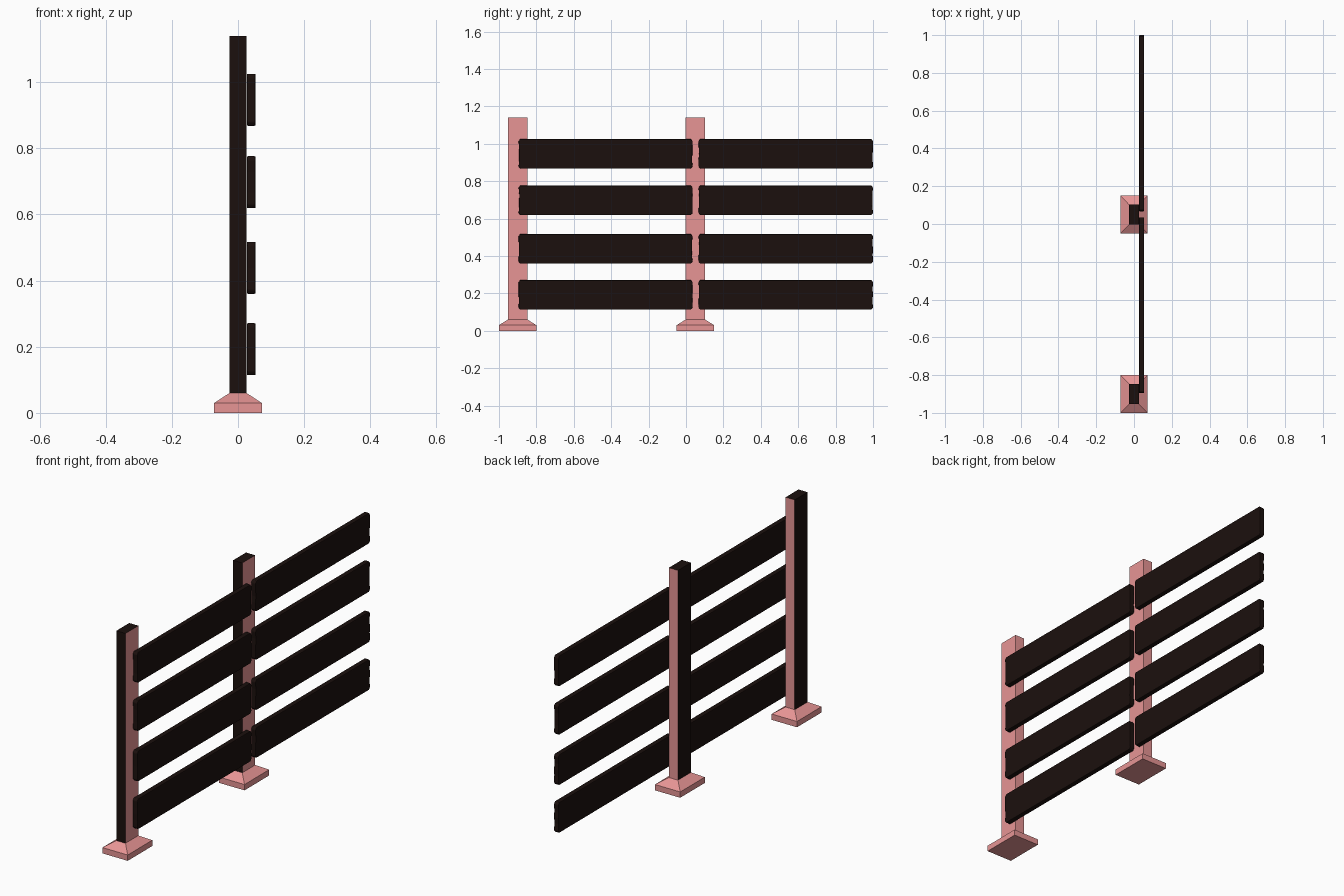
import bpy, bmesh, random

if "Cube" in bpy.data.objects:
    bpy.data.objects.remove(bpy.data.objects["Cube"])
random.seed(4)


def material(name, color):
    m = bpy.data.materials.new(name)
    m.diffuse_color = color
    m.use_nodes = True
    m.node_tree.nodes["Principled BSDF"].inputs["Base Color"].default_value = m.diffuse_color
    return m


PINK = material("pink_paint", (0.8, 0.3, 0.3, 1))
DARK = material("dark_wood", (0.011, 0.005, 0.004, 1))


def finish(bm, name, mats):
    bmesh.ops.recalc_face_normals(bm, faces=bm.faces)
    me = bpy.data.meshes.new(name)
    for m in mats:
        me.materials.append(m)
    bm.to_mesh(me)
    bm.free()
    ob = bpy.data.objects.new(name, me)
    bpy.context.collection.objects.link(ob)
    return ob


# Post with a flared foot: stacked rectangular rings (half x, half y, z)
RINGS = [(0.072, 0.1, 0), (0.072, 0.1, 0.03), (0.026, 0.0525, 0.06), (0.026, 0.0525, 1.14)]


def post(name, y):
    bm = bmesh.new()
    rings = [[bm.verts.new((sx * hx, y + sy * hy, z))
              for sx, sy in ((-1, -1), (1, -1), (1, 1), (-1, 1))] for hx, hy, z in RINGS]
    bm.faces.new(rings[0][::-1])
    for k in range(3):
        for i in range(4):
            j = (i + 1) % 4
            f = bm.faces.new((rings[k][i], rings[k][j], rings[k + 1][j], rings[k + 1][i]))
            # front and left shaft sides are dark
            f.material_index = int(k == 2 and i in (0, 3))
    bm.faces.new(rings[3]).material_index = 1
    finish(bm, name, (PINK, DARK))


# Plank: clipped-corner outline with slightly worn ends, given thickness
def plank(name, y0, y1, z0, z1):
    h = z1 - z0
    levels = [0, 0.07, 0.3, 0.5, 0.7, 0.93, 1]

    def inset(t):
        if t in (0, 1):
            return 0.008
        return random.uniform(0, 0.004) if 0.1 < t < 0.9 else 0.0

    outline = [(y1 - inset(t), z0 + t * h) for t in levels]
    outline += [(y0 + inset(t), z0 + t * h) for t in reversed(levels)]
    bm = bmesh.new()
    face = bm.faces.new([bm.verts.new((0.027, y, z)) for y, z in outline])
    ext = bmesh.ops.extrude_face_region(bm, geom=[face])
    bmesh.ops.translate(bm, vec=(0.026, 0, 0),
                        verts=[v for v in ext["geom"] if isinstance(v, bmesh.types.BMVert)])
    ob = finish(bm, name, (DARK,))
    b = ob.modifiers.new("soft_edges", "BEVEL")
    b.width = 0.003
    b.segments = 2


post("post_front", -0.9)
post("post_middle", 0.05)

# Four rails in each of the two bays
for bay, y0, y1 in (("front", -0.895, 0.035), ("back", 0.067, 1.0)):
    for i, z in enumerate((0.114, 0.36, 0.619, 0.868)):
        plank(f"rail_{bay}_{i + 1}", y0, y1, z, z + 0.157)
